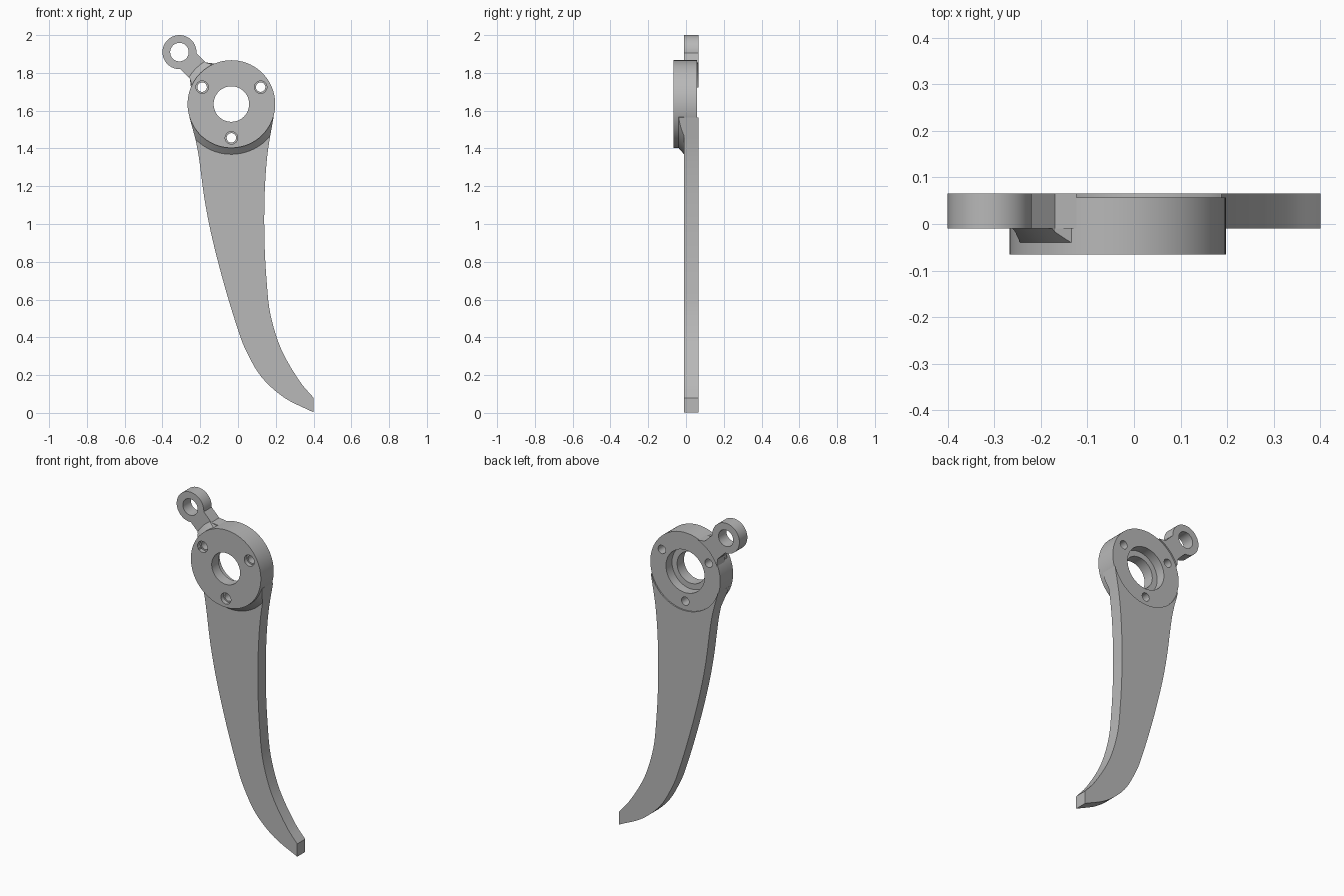
import bpy, bmesh
from math import cos, sin, radians
from mathutils import Vector

cube = bpy.data.objects.get("Cube")
if cube:
    bpy.data.objects.remove(cube, do_unlink=True)

grey = bpy.data.materials.new("plain_grey")
grey.use_nodes = True
COLOUR = (0.48, 0.48, 0.48, 1)
grey.diffuse_color = COLOUR
grey.node_tree.nodes["Principled BSDF"].inputs["Base Color"].default_value = COLOUR

HUB = Vector((-0.035, 1.635))
EYE = Vector((-0.31, 1.91))
HUB_R = 0.232
FRONT, BACK = -0.01, 0.065      # plate thickness of blade and arm


def arc(centre, radius, start, end, steps):
    """Points along an arc in the x-z plane, angles in degrees."""
    angles = [radians(start + (end - start) * i / steps) for i in range(steps + 1)]
    return [centre + radius * Vector((cos(a), sin(a))) for a in angles]


def circle(centre, radius, steps=64):
    return arc(centre, radius, 0, 360, steps)[:-1]


def smooth_path(points, steps=5):
    """Spline through the given points."""
    p = [Vector(q) for q in points]
    p = [2 * p[0] - p[1]] + p + [2 * p[-1] - p[-2]]
    out = []
    for a, b, c, d in zip(p, p[1:], p[2:], p[3:]):
        for i in range(steps):
            t = i / steps
            out.append(0.5 * (2 * b + (c - a) * t + (2 * a - 5 * b + 4 * c - d) * t ** 2
                              + (3 * b - a - 3 * c + d) * t ** 3))
    return out + [p[-2]]


def prism(name, outline, y0, y1, far_outline=None):
    """Solid between an outline at y0 and the same or another one at y1."""
    bm = bmesh.new()
    near = [bm.verts.new((p.x, y0, p.y)) for p in outline]
    far = [bm.verts.new((p.x, y1, p.y)) for p in (far_outline or outline)]
    bm.faces.new(near)
    bm.faces.new(far[::-1])
    for i in range(len(near)):
        bm.faces.new((near[i], near[i - 1], far[i - 1], far[i]))
    bmesh.ops.recalc_face_normals(bm, faces=bm.faces)
    mesh = bpy.data.meshes.new(name)
    bm.to_mesh(mesh)
    bm.free()
    mesh.materials.append(grey)
    obj = bpy.data.objects.new(name, mesh)
    bpy.context.collection.objects.link(obj)
    return obj


def boolean(obj, cutter, operation="DIFFERENCE"):
    """Apply a boolean and discard the cutter."""
    cutter.hide_render = True
    mod = obj.modifiers.new("cut", "BOOLEAN")
    mod.operation, mod.solver, mod.object = operation, "EXACT", cutter
    bpy.context.view_layer.objects.active = obj
    bpy.ops.object.modifier_apply(modifier=mod.name)
    bpy.data.objects.remove(cutter, do_unlink=True)


# Hub with stepped central bore and three counterbored screw holes
hub = prism("hub", circle(HUB, HUB_R, 96), -0.065, 0.057)
boolean(hub, prism("bore", circle(HUB, 0.094), -0.2, 0.2))
boolean(hub, prism("back_bore", circle(HUB, 0.128), 0.0, 0.2))
for angle in (30, 150, 270):
    spot = HUB + 0.179 * Vector((cos(radians(angle)), sin(radians(angle))))
    boolean(hub, prism("screw_hole", circle(spot, 0.025, 32), -0.2, 0.2))
    boolean(hub, prism("screw_recess", circle(spot, 0.033, 32), -0.2, -0.04))

# Curved blade outline, closed by an arc that hugs the hub
left_edge = smooth_path([(-0.257, 1.565), (-0.214, 1.395), (-0.177, 1.13), (-0.135, 0.918),
                         (-0.07, 0.668), (0, 0.44), (0.045, 0.325), (0.124, 0.19),
                         (0.246, 0.08), (0.4, 0.003)])
right_edge = smooth_path([(0.4, 0.08), (0.325, 0.17), (0.23, 0.334), (0.172, 0.52),
                          (0.151, 0.705), (0.14, 0.918), (0.141, 1.156), (0.156, 1.37),
                          (0.188, 1.565)])


def blade_outline(radius):
    return left_edge + right_edge + arc(HUB, radius, -18, -162, 40)


# Small arm outline: round eye, straight neck, flare onto the hub
def arm_outline(radius):
    return (arc(EYE, 0.09, -3, 273, 48) + [Vector((-0.255, 1.77))]
            + arc(HUB, radius, 157.5, 112.5, 16) + [Vector((-0.17, 1.855))])


blade = prism("blade", blade_outline(HUB_R), FRONT, BACK)
arm = prism("arm", arm_outline(HUB_R), FRONT, BACK)
boolean(arm, prism("eye_hole", circle(EYE, 0.049), -0.2, 0.2))

# Sloped shoulders joining the hub to the blade and the arm
parts = [hub, blade, arm]
for name, outline in (("blade_shoulder", blade_outline), ("arm_shoulder", arm_outline)):
    shoulder = prism(name, circle(HUB, HUB_R, 96), -0.04, FRONT, circle(HUB, 0.266, 96))
    boolean(shoulder, prism("limit", outline(0.222), -0.2, 0.2), "INTERSECT")
    parts.append(shoulder)

# Smooth the curved walls, keep the rims crisp
bpy.ops.object.select_all(action="DESELECT")
for part in parts:
    part.select_set(True)
bpy.context.view_layer.objects.active = hub
bpy.ops.object.shade_smooth_by_angle(angle=radians(25))
